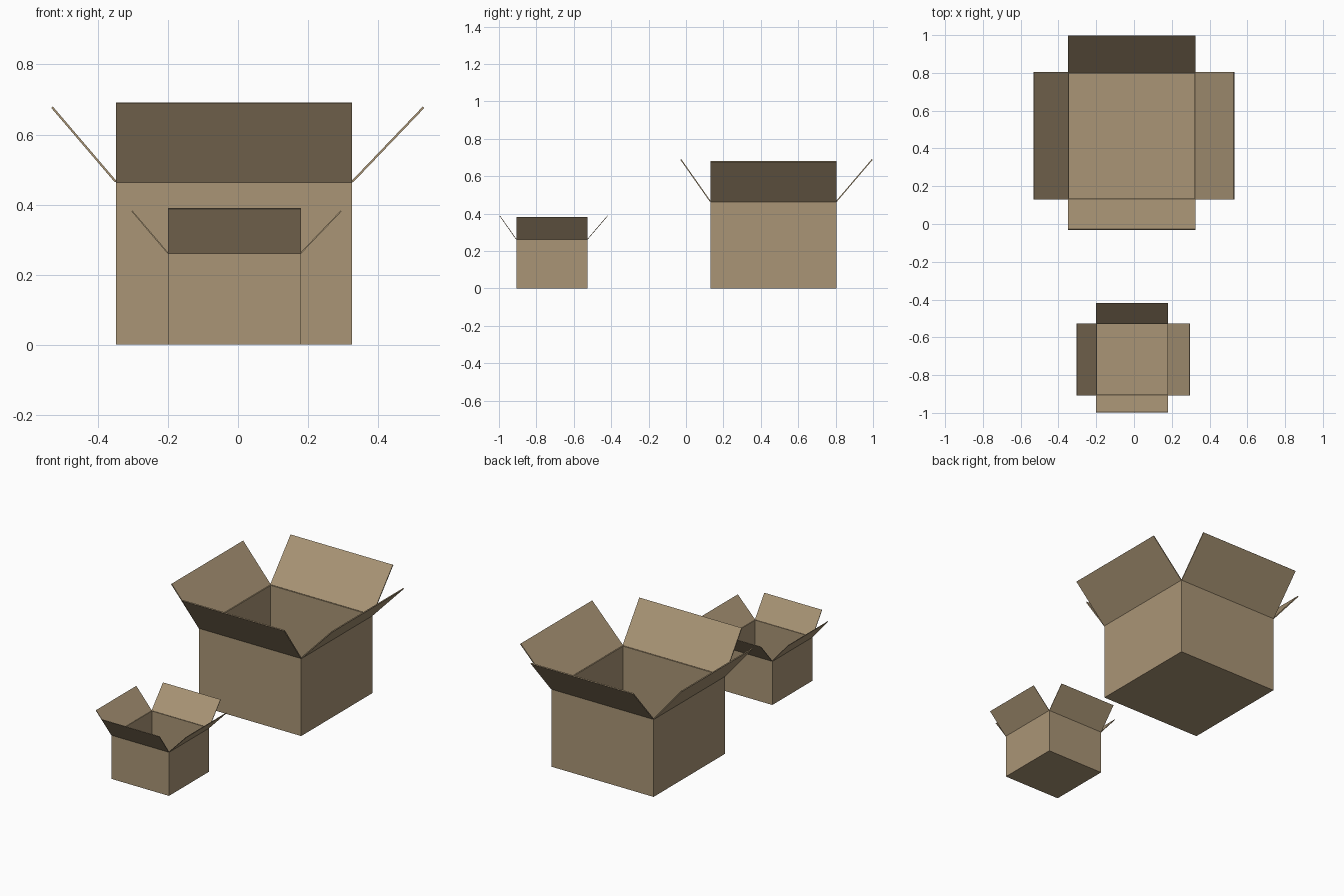
import bpy
from mathutils import Vector

if "Cube" in bpy.data.objects:
    bpy.data.objects.remove(bpy.data.objects["Cube"])

card = bpy.data.materials.new("cardboard")
card.diffuse_color = (0.40, 0.30, 0.18, 1)
card.use_nodes = True
card.node_tree.nodes["Principled BSDF"].inputs["Base Color"].default_value = card.diffuse_color


def sheet(name, verts, faces, scale, shift, offset):
    """Card sheet: flat faces thickened to cardboard."""
    mesh = bpy.data.meshes.new(name)
    mesh.from_pydata([Vector(v) * scale + Vector(shift) for v in verts], [], faces)
    mesh.materials.append(card)
    obj = bpy.data.objects.new(name, mesh)
    bpy.context.collection.objects.link(obj)
    mod = obj.modifiers.new("thickness", 'SOLIDIFY')
    mod.thickness = 0.006 * scale
    mod.offset = offset
    mod.use_even_offset = True


def open_box(prefix, scale, shift):
    x0, x1, y0, y1, h = -0.349, 0.326, 0.130, 0.804, 0.465
    a, b, c, d = (x0, y0), (x1, y0), (x1, y1), (x0, y1)

    # Floor and four walls, thickened inward
    verts = [(*p, 0) for p in (a, b, c, d)] + [(*p, h) for p in (a, b, c, d)]
    faces = [(3, 2, 1, 0)] + [(i, (i + 1) % 4, (i + 1) % 4 + 4, i + 4) for i in range(4)]
    sheet(prefix + "_box_body", verts, faces, scale, shift, -1)

    # Four flaps leaning outward from the rim
    flaps = {
        "front": (a, b, (0, -0.158, 0.225)),
        "right": (b, c, (0.204, 0, 0.213)),
        "back": (c, d, (0, 0.192, 0.225)),
        "left": (d, a, (-0.182, 0, 0.213)),
    }
    for side, (p, q, lean) in flaps.items():
        p, q, lean = Vector((*p, h)), Vector((*q, h)), Vector(lean)
        sheet(f"{prefix}_{side}_flap", [p, q, q + lean, p + lean], [(0, 1, 2, 3)],
              scale, shift, 0)


open_box("large", 1.0, (0, 0, 0))
open_box("small", 0.563, (-0.004, -0.980, 0))
